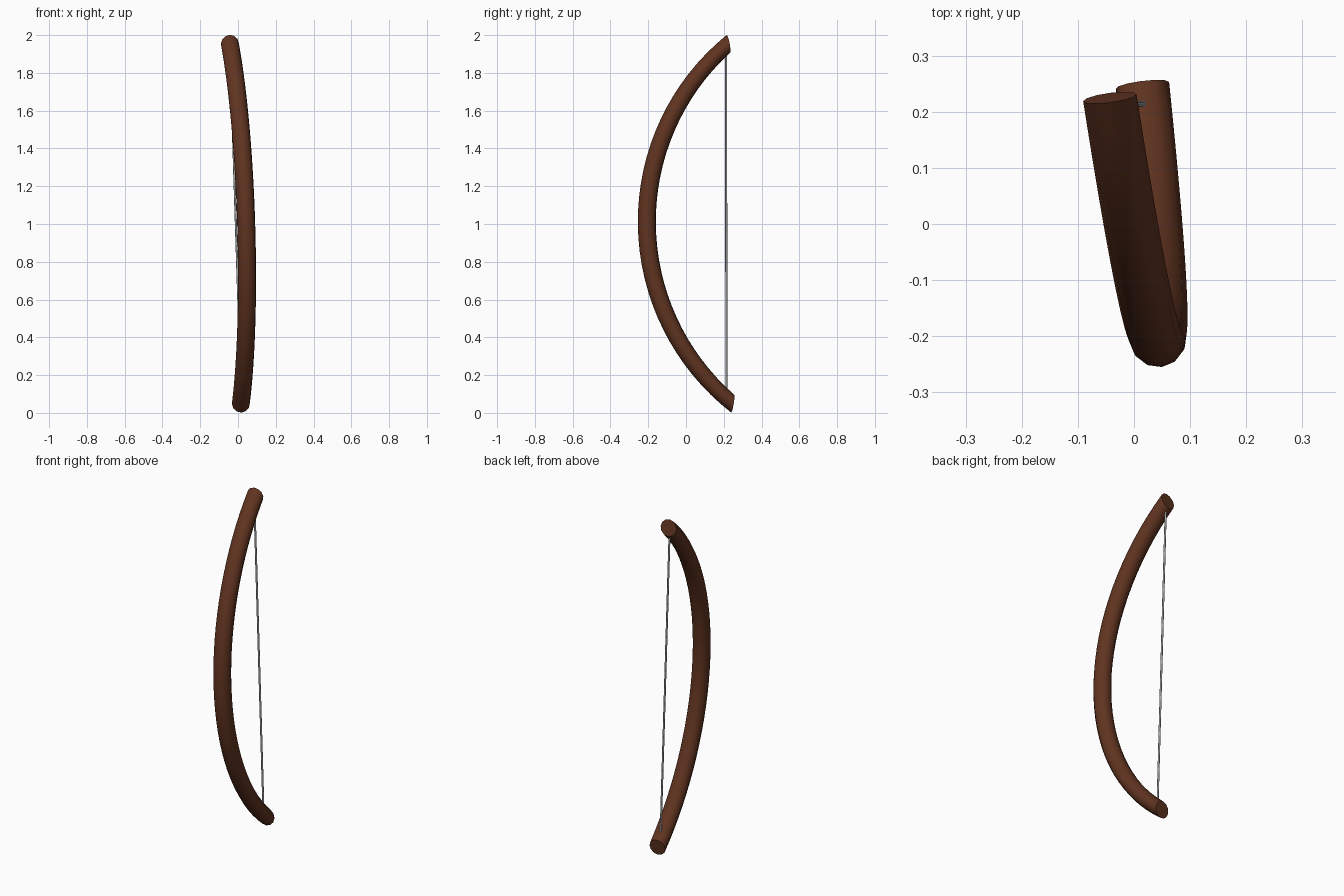
import bpy, bmesh, math
from mathutils import Vector

if "Cube" in bpy.data.objects:
    bpy.data.objects.remove(bpy.data.objects["Cube"])


def material(name, colour):
    m = bpy.data.materials.new(name)
    m.diffuse_color = (*colour, 1)
    m.use_nodes = True
    m.node_tree.nodes["Principled BSDF"].inputs["Base Color"].default_value = m.diffuse_color
    return m


def sweep(name, rings, mat):
    """Skin a list of point rings into a capped, smooth tube."""
    bm = bmesh.new()
    loops = [[bm.verts.new(p) for p in ring] for ring in rings]
    for a, b in zip(loops, loops[1:]):
        for i in range(len(a)):
            j = (i + 1) % len(a)
            bm.faces.new((a[i], a[j], b[j], b[i]))
    bm.faces.new(loops[0])
    bm.faces.new(loops[-1])
    bmesh.ops.recalc_face_normals(bm, faces=bm.faces)
    mesh = bpy.data.meshes.new(name)
    bm.to_mesh(mesh)
    bm.free()
    mesh.materials.append(mat)
    ob = bpy.data.objects.new(name, mesh)
    bpy.context.collection.objects.link(ob)
    bpy.ops.object.select_all(action='DESELECT')
    ob.select_set(True)
    bpy.context.view_layer.objects.active = ob
    bpy.ops.object.shade_smooth_by_angle(angle=math.radians(50))


def ring(centre, a, b, radius, sides):
    return [centre + radius * (a * math.cos(t) + b * math.sin(t))
            for t in (2 * math.pi * i / sides for i in range(sides))]


wood = material("brown_wood", (0.118, 0.034, 0.0145))
grey = material("grey_cord", (0.43, 0.43, 0.44))

# Bow stave: circular arc over a slightly leaning chord
top, bottom = Vector((-0.043, 0.225, 1.954)), Vector((0.015, 0.247, 0.049))
mid = (top + bottom) / 2
up = (top - bottom).normalized()
side = up.cross(Vector((0.128, -0.99, 0))).normalized()
out = side.cross(up).normalized()
half, sag = (top - bottom).length / 2, 0.447
R = (half ** 2 + sag ** 2) / (2 * sag)
end = math.asin(half / R)
cap_turn = math.radians(80)   # sections turn faster than the arc, so ends are cut obliquely
rings = []
steps = 32
for k in range(steps + 1):
    s = 2 * k / steps - 1
    t, w = s * end, s * cap_turn
    c = mid + out * (sag - R + R * math.cos(t)) + up * R * math.sin(t)
    rings.append(ring(c, out * math.cos(w) + up * math.sin(w), side, 0.048, 12))
sweep("bow_stave", rings, wood)

# Bowstring between the inner faces of the two tips
low, high = Vector((0.017, 0.214, 0.115)), Vector((-0.04, 0.212, 1.9))
sweep("bowstring", [ring(p, Vector((1, 0, 0)), Vector((0, 1, 0)), 0.0055, 8)
                    for p in (low, high)], grey)
